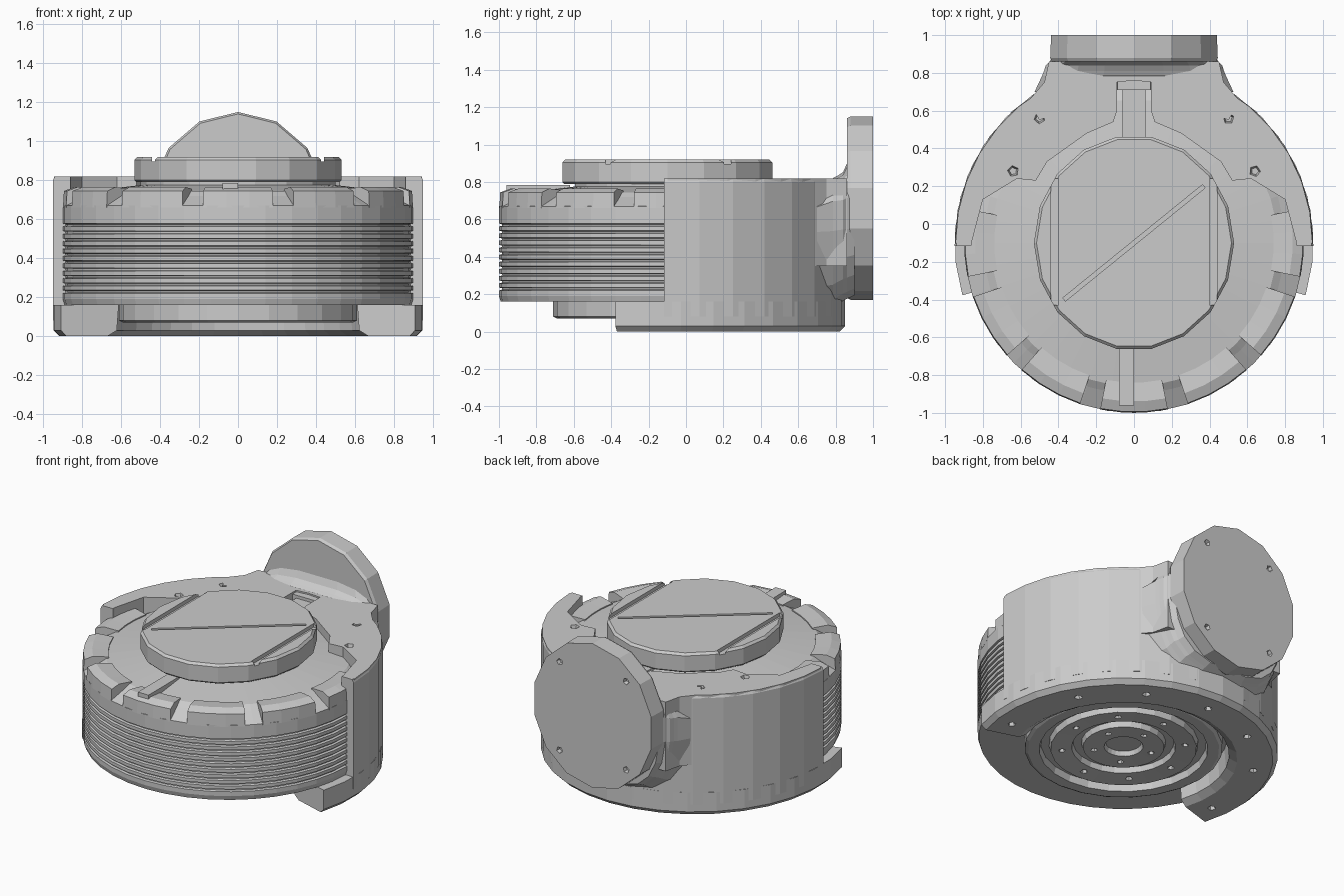
import bpy, bmesh
from math import sin, cos, radians, copysign, atan2, hypot
from mathutils import Matrix, Vector

if "Cube" in bpy.data.objects:
    bpy.data.objects.remove(bpy.data.objects["Cube"])

CY = -0.1  # y of the drum axis


def finish(name, bm):
    bmesh.ops.remove_doubles(bm, verts=bm.verts, dist=1e-5)
    bmesh.ops.recalc_face_normals(bm, faces=bm.faces)
    me = bpy.data.meshes.new(name)
    bm.to_mesh(me)
    bm.free()
    ob = bpy.data.objects.new(name, me)
    bpy.context.collection.objects.link(ob)
    return ob


def loft(name, rings, wrap=False):
    """Skin a list of closed rings of points; cap the ends unless wrapped."""
    bm = bmesh.new()
    vs = [[bm.verts.new(p) for p in r] for r in rings]
    n = len(vs[0])
    for i in range(len(vs) if wrap else len(vs) - 1):
        a, b = vs[i], vs[(i + 1) % len(vs)]
        for j in range(n):
            k = (j + 1) % n
            bm.faces.new((a[j], a[k], b[k], b[j]))
    if not wrap:
        bm.faces.new(vs[0])
        bm.faces.new(vs[-1])
    return finish(name, bm)


def sweep(name, prof, a0=0, a1=360, n=40):
    """Turn a closed (r, z) profile around the drum axis."""
    full = a1 - a0 == 360
    rings = []
    for i in range(n if full else n + 1):
        a = radians(a0 + (a1 - a0) * i / n)
        rings.append([(r * cos(a), CY + r * sin(a), z) for r, z in prof])
    return loft(name, rings, full)


def prism(name, outline, z0, z1):
    return loft(name, [[(x, y, z) for x, y in outline] for z in (z0, z1)])


def box(name, x0, x1, y0, y1, z0, z1):
    return prism(name, [(x0, y0), (x1, y0), (x1, y1), (x0, y1)], z0, z1)


def cut(ob, cutter):
    cutter.hide_render = True
    cutter.hide_set(True)
    m = ob.modifiers.new("cut", 'BOOLEAN')
    m.operation = 'DIFFERENCE'
    m.solver = 'EXACT'
    m.object = cutter


def dents(ob, points, size, rot=Matrix()):
    """Small faceted screw pits."""
    bm = bmesh.new()
    for i, p in enumerate(points):
        m = Matrix.Translation(Vector(p)) @ rot @ Matrix.Rotation(i * 0.9, 4, 'Z')
        bmesh.ops.create_cone(bm, cap_ends=True, segments=5, radius1=size * 0.5,
                              radius2=size, depth=size * 1.6, matrix=m)
    cut(ob, finish(ob.name + "_pit_cutter", bm))


def polar(r, deg, z):
    a = radians(deg)
    return (r * cos(a), CY + r * sin(a), z)


# Ribbed drum with fine grooves and a sloping top
prof = [(0, 0.16), (0.89, 0.16), (0.9, 0.19)]
for i in range(10):
    z = 0.22 + i * 0.038
    prof += [(0.9, z), (0.885, z + 0.004), (0.885, z + 0.012), (0.9, z + 0.016)]
prof += [(0.9, 0.67), (0.8, 0.72), (0.76, 0.745), (0.5, 0.775), (0, 0.775)]
sweep("ribbed_drum", prof, n=40)

# Rim teeth separated by narrow notches
for i in range(7):
    c = -180 + i * 30
    sweep("rim_tooth", [(0.74, 0.70), (0.9, 0.66), (0.895, 0.745), (0.84, 0.765), (0.74, 0.755)],
          c - 11.5, c + 11.5, 3)
box("front_marker_bar", -0.08, 0.0, -0.96, -0.62, 0.70, 0.785)

# Rear half wall, lower C-shaped lip
sweep("rear_wall", [(0.86, 0.08), (0.95, 0.08), (0.95, 0.80), (0.94, 0.82), (0.86, 0.82)], -1, 181, 16)
lip = sweep("lower_lip", [(0.64, 0.16), (0.65, 0.03), (0.70, 0.0), (0.92, 0.0), (0.95, 0.03), (0.95, 0.16)],
            -17, 197, 20)
dents(lip, [polar(0.81, a, 0.0) for a in (-8, 30, 60, 90, 120, 150, 188)], 0.035,
      Matrix.Rotation(radians(180), 4, 'X'))

# Rear top plate with keyhole opening around the cap
half = [(0.09, 0.78), (0.09, 0.60), (0.11, 0.54), (0.25, 0.48), (0.46, 0.33), (0.52, 0.23),
        (0.62, 0.24), (0.80, 0.13), (0.86, -0.1)]
half += [polar(0.945, a, 0)[:2] for a in range(0, 91, 10)]
plate = prism("rear_top_plate", half + [(-x, y) for x, y in half[-2::-1]], 0.70, 0.82)
dents(plate, [(s * x, y, 0.82) for s in (1, -1) for x, y in ((0.5, 0.56), (0.64, 0.28))], 0.04)

# Latch in the keyhole
box("latch_button", -0.088, 0.088, 0.71, 0.775, 0.70, 0.81)
box("latch_tongue", -0.06, 0.06, 0.42, 0.72, 0.72, 0.79)

# Round cap with two slots and a diagonal score
sweep("cap_neck", [(0, 0.76), (0.5, 0.76), (0.5, 0.82), (0, 0.82)], n=18)
cap = sweep("cap_disc", [(0, 0.79), (0.56, 0.79), (0.57, 0.80), (0.57, 0.905), (0.555, 0.92), (0, 0.92)], n=18)
cap.scale.x = 0.93
for s in (1, -1):
    x0, x1 = sorted((s * 0.40, s * 0.44))
    cut(cap, box("cap_slot_cutter", x0, x1, -0.43, 0.24, 0.895, 1.0))
d = Vector((0.80, 0.64))
nrm = Vector((-d.y, d.x)).normalized() * 0.011
a, b = Vector((-0.37, -0.40)), Vector((0.37, 0.20))
cut(cap, prism("cap_score_cutter", [tuple(p) for p in (a - nrm, b - nrm, b + nrm, a + nrm)], 0.908, 1.0))

# Underside disc with concentric rings
base = sweep("base_rings", [(0, 0.2), (0.61, 0.2), (0.61, 0.08), (0.59, 0.07), (0.52, 0.07), (0.51, 0.115),
                            (0.46, 0.115), (0.45, 0.075), (0.32, 0.085), (0.31, 0.12), (0.26, 0.12),
                            (0.25, 0.085), (0.12, 0.09), (0.11, 0.12), (0, 0.12)], n=24)
dents(base, [polar(0.38, a, 0.08) for a in range(0, 360, 45)]
      + [polar(0.185, a, 0.085) for a in range(20, 360, 72)], 0.03,
      Matrix.Rotation(radians(180), 4, 'X'))

# Oval mounting plate at the back
N = 14


def oval(y, w, h):
    return [(w * sin(radians(360 * i / N)), y, 0.66 + h * cos(radians(360 * i / N))) for i in range(N)]


mount = loft("mount_plate", [oval(0.86, 0.445, 0.48), oval(0.88, 0.455, 0.49), oval(1.0, 0.45, 0.49)])
dents(mount, [(s * 0.25, 1.0, z) for s in (1, -1) for z in (0.36, 0.96)], 0.03,
      Matrix.Rotation(radians(-90), 4, 'X'))


# Filleted neck joining the mounting plate to the shell
def neck_ring(y, w, lo, hi):
    pts = []
    for i in range(20):
        t = radians(18 * i + 9)
        c, s = cos(t), sin(t)
        x = w * copysign(abs(c) ** 0.6, c)
        z = 0.66 + 0.50 * copysign(abs(s) ** 0.8, s)
        # squeeze the oval between the given heights
        z = 0.66 + (z - 0.66) * ((hi - 0.66) if z > 0.66 else (0.66 - lo)) / 0.5
        pts.append((x, y, z))
    return pts


loft("mount_neck", [neck_ring(0.90, 0.43, 0.19, 0.91), neck_ring(0.86, 0.45, 0.17, 0.90),
                    neck_ring(0.84, 0.47, 0.16, 0.855), neck_ring(0.81, 0.48, 0.14, 0.835),
                    neck_ring(0.785, 0.49, 0.12, 0.822), neck_ring(0.70, 0.53, 0.10, 0.69)])
# Shoulder filling beside the neck up to the shell top
for s in (1, -1):
    prism("neck_shoulder", [(s * x, y) for x, y in
                            ((0.12, 0.70), (0.12, 0.86), (0.45, 0.86), (0.475, 0.75), (0.56, 0.65), (0.5, 0.55))],
          0.35, 0.82)
